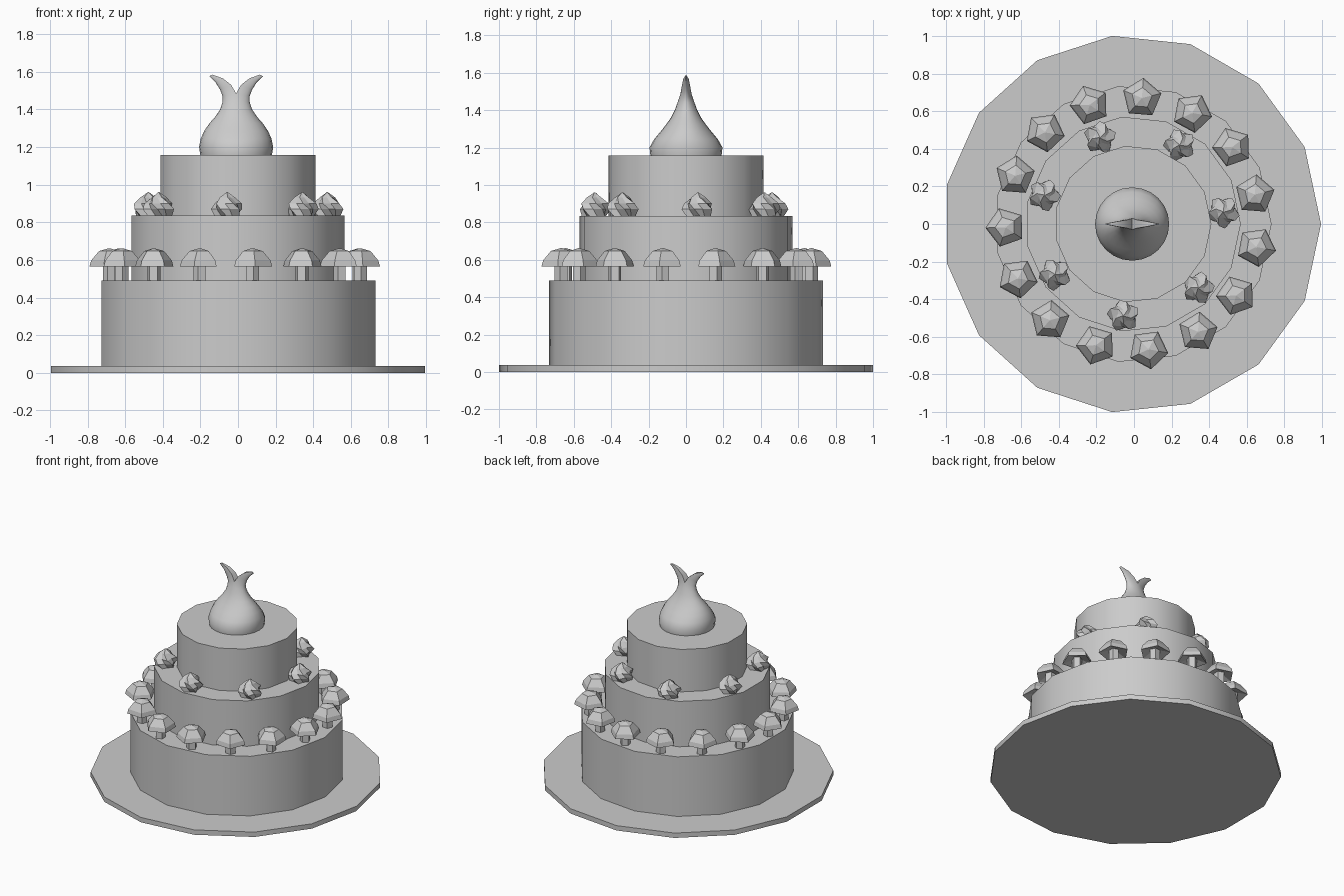
import bpy, bmesh, math
from math import sin, cos, pi, radians

if "Cube" in bpy.data.objects:
    bpy.data.objects.remove(bpy.data.objects["Cube"])

CX = -0.011  # centre of the 15-sided polygons


def make(name, bm, smooth=None, loc=(0, 0, 0), rot=0):
    bmesh.ops.remove_doubles(bm, verts=bm.verts, dist=1e-5)
    bmesh.ops.recalc_face_normals(bm, faces=bm.faces)
    me = bpy.data.meshes.new(name)
    bm.to_mesh(me)
    bm.free()
    ob = bpy.data.objects.new(name, me)
    bpy.context.collection.objects.link(ob)
    ob.location = loc
    ob.rotation_euler.z = rot
    if smooth:
        bpy.ops.object.select_all(action='DESELECT')
        ob.select_set(True)
        bpy.context.view_layer.objects.active = ob
        bpy.ops.object.shade_smooth_by_angle(angle=radians(smooth))
    return ob


def lathe(bm, profile, n, star=1.0):
    """Stack rings (radius, z, twist); star < 1 pulls in every other point."""
    rings = []
    for r, z, tw in profile:
        rings.append([bm.verts.new((
            r * (star if i % 2 else 1) * cos(2 * pi * i / n + tw),
            r * (star if i % 2 else 1) * sin(2 * pi * i / n + tw), z))
            for i in range(n)])
    for a, b in zip(rings, rings[1:]):
        for i in range(n):
            j = (i + 1) % n
            bm.faces.new((a[i], a[j], b[j], b[i]))
    bm.faces.new(rings[0][::-1])
    bm.faces.new(rings[-1])


def copies(ob, count, radius, start, z):
    """Arrange linked copies in a circle around the cake."""
    for i in range(count):
        o = ob if i == 0 else ob.copy()
        if i:
            bpy.context.collection.objects.link(o)
        a = radians(start) + 2 * pi * i / count
        o.location = (CX + radius * cos(a), radius * sin(a), z)
        o.rotation_euler.z = a


# Plate and three tiers
for name, r, z0, z1 in (("plate", 1.0055, 0, 0.037),
                        ("bottom_tier", 0.737, 0.037, 0.49),
                        ("middle_tier", 0.573, 0.49, 0.835),
                        ("top_tier", 0.417, 0.835, 1.157)):
    bm = bmesh.new()
    lathe(bm, [(r, z0, 0), (r, z1, 0)], 15)
    make(name, bm, 30, (CX if r > 1 else CX / 2, 0, 0))

# Mushrooms: five-sided stem and faceted cap with hollow underside
bm = bmesh.new()
lathe(bm, [(0.036, 0, 0), (0.036, 0.10, 0)], 5)
lathe(bm, [(0.035, 0.095, 0), (0.107, 0.075, 0), (0.098, 0.107, 0),
           (0.056, 0.157, 0), (0.004, 0.172, 0)], 5)
copies(make("mushroom", bm), 15, 0.672, 13.5, 0.49)

# Twisted cream dollops
bm = bmesh.new()
lathe(bm, [(0.070, 0, 0), (0.088, 0.035, -0.35), (0.078, 0.065, -0.75),
           (0.042, 0.098, -1.15), (0.003, 0.125, -1.6)], 10, 0.72)
copies(make("cream_dollop", bm), 7, 0.49, 7.5, 0.835)

# Topper: round bulb that flattens and splits into two prongs
# each ring: outer x, outer z, inner x, inner z, half depth
RINGS = [(.190, 1.155, 0, 1.155, .190), (.197, 1.20, 0, 1.20, .195),
         (.188, 1.245, 0, 1.245, .170), (.170, 1.285, 0, 1.285, .136),
         (.143, 1.325, 0, 1.325, .105), (.112, 1.36, 0, 1.36, .080),
         (.085, 1.40, 0, 1.405, .058), (.072, 1.44, 0, 1.45, .042),
         (.072, 1.47, 0, 1.485, .030), (.085, 1.505, .026, 1.53, .022),
         (.110, 1.545, .070, 1.565, .015), (.143, 1.577, .125, 1.585, .004)]
NOTCH, N = 8, 12
bm = bmesh.new()
for s in (1, -1):
    rows = []
    for xo, zo, xi, zi, b in RINGS:
        row = []
        for i in range(N + 1):
            t = -pi / 2 + pi * i / N
            c = cos(t) if 0 < i < N else 0
            row.append(bm.verts.new((s * (xi + (xo - xi) * c),
                                     b * sin(t), zi + (zo - zi) * c)))
        rows.append(row)
    for k, (a, b) in enumerate(zip(rows, rows[1:])):
        for i in range(N):
            bm.faces.new((a[i], a[i + 1], b[i + 1], b[i]))
        if k >= NOTCH:
            bm.faces.new((a[N], a[0], b[0], b[N]))
    bm.faces.new(rows[-1])
make("topper", bm, 50, (-0.01, 0, 0))
